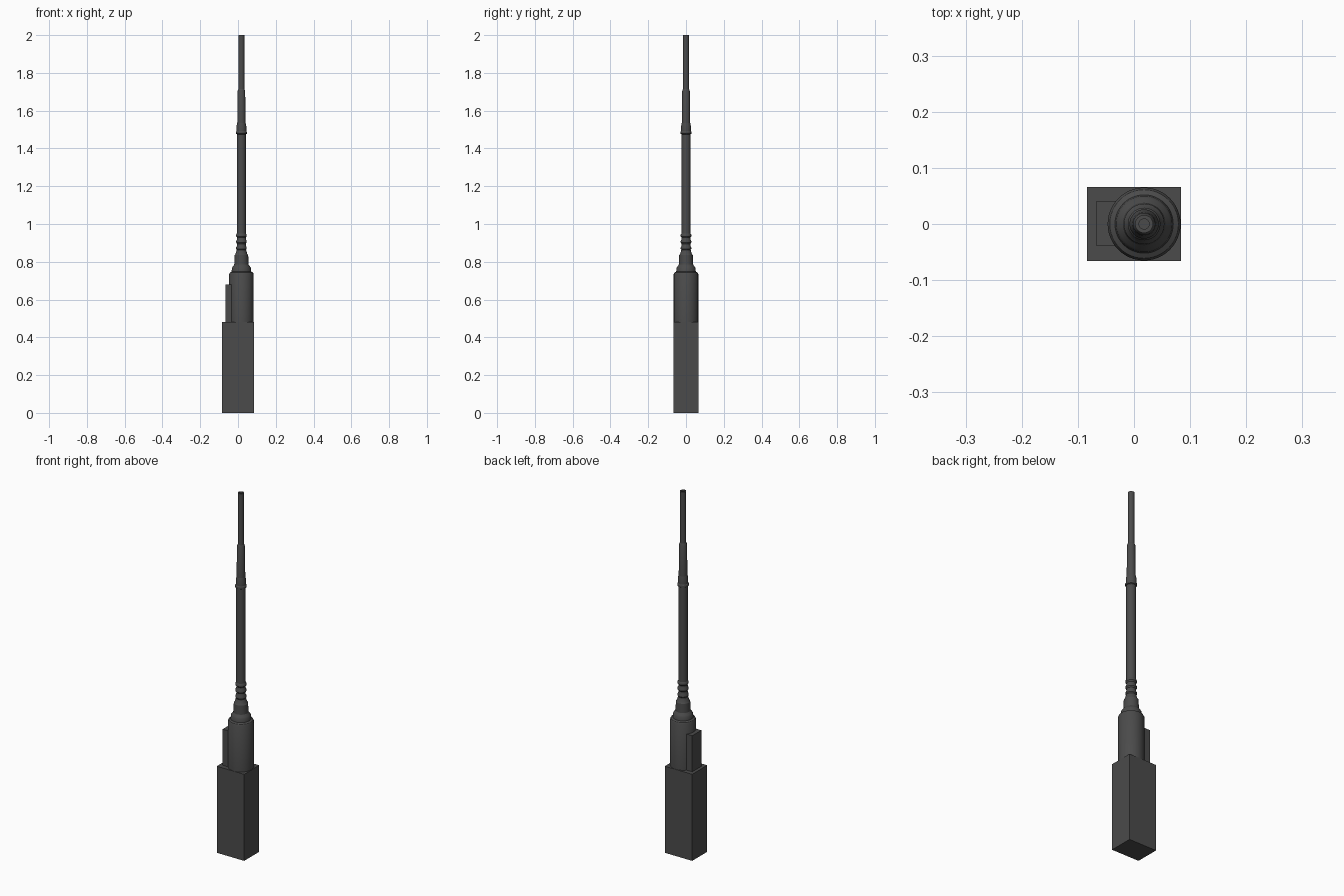
import bpy, bmesh, math

if "Cube" in bpy.data.objects:
    bpy.data.objects.remove(bpy.data.objects["Cube"])

mat = bpy.data.materials.new("dark grey")
mat.diffuse_color = (0.07, 0.07, 0.07, 1)
mat.use_nodes = True
mat.node_tree.nodes["Principled BSDF"].inputs["Base Color"].default_value = mat.diffuse_color
AXIS_X = 0.018  # the round parts sit off-centre on the box


def finish(name, bm):
    bmesh.ops.recalc_face_normals(bm, faces=bm.faces)
    me = bpy.data.meshes.new(name)
    bm.to_mesh(me)
    bm.free()
    me.materials.append(mat)
    ob = bpy.data.objects.new(name, me)
    bpy.context.collection.objects.link(ob)
    return ob


def box(name, lo, hi):
    bm = bmesh.new()
    bmesh.ops.create_cube(bm, size=1)
    for v in bm.verts:
        v.co = [(a + b) / 2 + c * (b - a) for a, b, c in zip(lo, hi, v.co)]
    return finish(name, bm)


def lathe(name, profile, sides=48):
    """Revolve (radius, z) points about the antenna axis, capped at both ends."""
    bm = bmesh.new()
    rings = [[bm.verts.new((AXIS_X + r * math.cos(2 * math.pi * i / sides),
                            r * math.sin(2 * math.pi * i / sides), z))
              for i in range(sides)] for r, z in profile]
    for a, b in zip(rings, rings[1:]):
        for i in range(sides):
            j = (i + 1) % sides
            bm.faces.new((a[i], a[j], b[j], b[i]))
    bm.faces.new(rings[0])
    bm.faces.new(rings[-1])
    ob = finish(name, bm)
    bpy.ops.object.select_all(action='DESELECT')
    ob.select_set(True)
    bpy.context.view_layer.objects.active = ob
    bpy.ops.object.shade_smooth_by_angle(angle=math.radians(30))
    return ob


# Rectangular base and the smaller block beside the round housing
box("base_box", (-0.084, -0.066, 0), (0.084, 0.066, 0.48))
box("side_block", (-0.067, -0.039, 0.48), (0.018, 0.041, 0.68))

# Round housing with stepped shoulder
lathe("round_housing", [(0.065, 0.48), (0.065, 0.735), (0.061, 0.743),
                        (0.052, 0.748), (0.05, 0.768), (0.046, 0.774),
                        (0.038, 0.785), (0.036, 0.835), (0.031, 0.842),
                        (0.025, 0.862)])

# Ribbed collar
ribs = [(0.024, 0.855)]
for z in (0.873, 0.907, 0.94):
    ribs += [(0.023, z - 0.012), (0.028, z - 0.005), (0.028, z + 0.003), (0.024, z + 0.01)]
lathe("ribbed_collar", ribs)

# Lower mast, joint ring and tapering upper sections
lathe("lower_mast", [(0.024, 0.94), (0.024, 1.48)])
lathe("joint_ring", [(0.024, 1.475), (0.029, 1.478), (0.029, 1.487),
                     (0.026, 1.492), (0.026, 1.518), (0.021, 1.54)])
lathe("middle_mast", [(0.022, 1.535), (0.02, 1.705), (0.016, 1.715)])
lathe("tip_tube", [(0.016, 1.71), (0.016, 2.0), (0.009, 2.0), (0.009, 1.985)])
